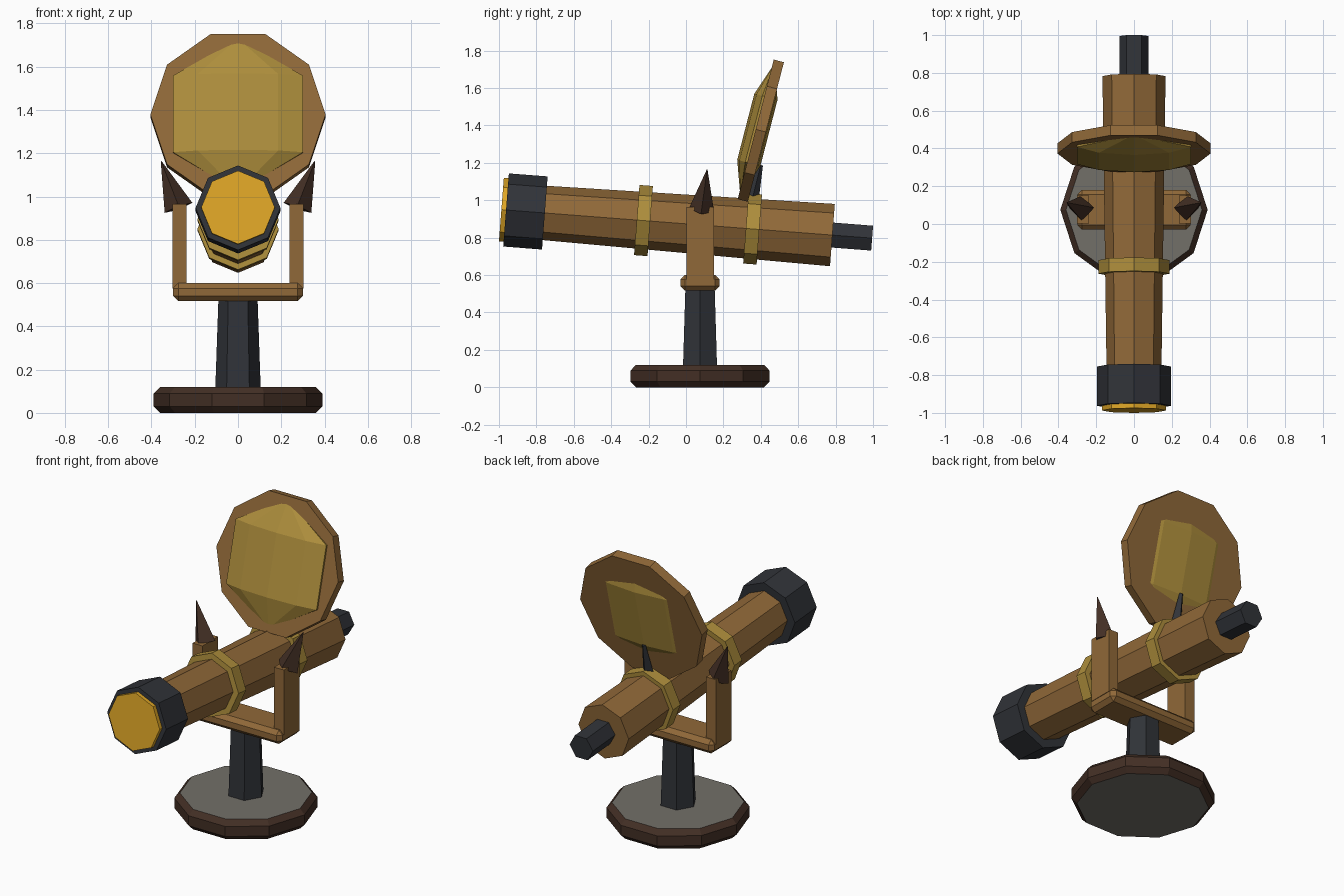
import bpy, bmesh, math
from mathutils import Vector, Matrix

if "Cube" in bpy.data.objects:
    bpy.data.objects.remove(bpy.data.objects["Cube"])


def mat(name, rgb):
    m = bpy.data.materials.new(name)
    m.diffuse_color = (*rgb, 1)
    m.use_nodes = True
    m.node_tree.nodes["Principled BSDF"].inputs["Base Color"].default_value = m.diffuse_color
    return m


WOOD = mat("wood", (0.28, 0.14, 0.04))
DARK_WOOD = mat("dark wood", (0.055, 0.028, 0.018))
IRON = mat("iron", (0.03, 0.033, 0.04))
BRASS = mat("brass", (0.42, 0.27, 0.045))
LENS = mat("lens", (0.75, 0.39, 0.02))
STONE = mat("stone", (0.17, 0.16, 0.14))


def finish(name, bm, *mats):
    bmesh.ops.recalc_face_normals(bm, faces=bm.faces)
    me = bpy.data.meshes.new(name)
    bm.to_mesh(me)
    bm.free()
    for m in mats:
        me.materials.append(m)
    ob = bpy.data.objects.new(name, me)
    bpy.context.collection.objects.link(ob)
    return ob


def lathe(name, origin, axis, profile, n, *mats):
    """Closed n-sided solid; profile is (distance along axis, radius), one corner towards x.
    A second material goes on the end caps."""
    axis = Vector(axis).normalized()
    u = Vector((1, 0, 0))
    u = (u - axis * u.dot(axis)).normalized()
    v = axis.cross(u)
    bm = bmesh.new()
    rings = []
    for d, r in profile:
        c = Vector(origin) + axis * d
        rings.append([bm.verts.new(c + r * (u * math.cos(a) + v * math.sin(a)))
                      for a in (2 * math.pi * i / n for i in range(n))])
    for a, b in zip(rings, rings[1:]):
        for i in range(n):
            j = (i + 1) % n
            bm.faces.new((a[i], a[j], b[j], b[i]))
    for ring in (rings[0], rings[-1]):
        bm.faces.new(ring).material_index = len(mats) - 1
    return finish(name, bm, *mats)


def box(name, lo, hi, m, bevel=0):
    lo, hi = Vector(lo), Vector(hi)
    bm = bmesh.new()
    bmesh.ops.create_cube(bm, size=1, matrix=Matrix.Translation((lo + hi) / 2)
                          @ Matrix.Diagonal((*(hi - lo), 1)))
    if bevel:
        bmesh.ops.bevel(bm, geom=bm.edges[:], offset=bevel, segments=1, affect='EDGES')
    return finish(name, bm, m)


# Stand: chamfered base, tapered post, yoke bar
CY = 0.075
lathe("base", (0, CY, 0), (0, 0, 1),
      [(0, 0.36), (0.03, 0.39), (0.09, 0.39), (0.12, 0.36)], 10, DARK_WOOD, STONE)
lathe("post", (0, CY, 0.11), (0, 0, 1), [(0, 0.105), (0.43, 0.09)], 6, IRON)
box("yoke_bar", (-0.30, CY - 0.105, 0.517), (0.30, CY + 0.105, 0.60), WOOD, 0.024)

# Yoke arms with outward-leaning spikes
for s, side in ((-1, "left"), (1, "right")):
    x0, x1 = sorted((s * 0.238, s * 0.303))
    box(f"yoke_arm_{side}", (x0, 0.002, 0.575), (x1, 0.15, 0.965), WOOD)
    lathe(f"spike_{side}", (s * 0.275, 0.083, 0.948), (s * 0.08, 0.03, 0.215),
          [(0, 0.068), (0.232, 0.002)], 4, DARK_WOOD)

# Telescope: everything sits on one tilted axis, distances measured from y = 0
TILT = math.radians(4.4)
AXIS = (0, math.cos(TILT), -math.sin(TILT))
ORIGIN = (0, 0, 0.874)


def on_axis(name, d0, d1, r0, r1, n, m):
    lathe(name, ORIGIN, AXIS, [(d0, r0), (d1, r1)], n, m)


on_axis("tube", -0.80, 0.785, 0.145, 0.167, 8, WOOD)
on_axis("front_collar", -0.965, -0.757, 0.196, 0.196, 8, IRON)
on_axis("lens", -0.99, -0.94, 0.170, 0.170, 8, LENS)
on_axis("eyepiece", 0.75, 0.998, 0.077, 0.077, 6, IRON)
for name, d in (("front", -0.228), ("rear", 0.357)):
    on_axis(f"{name}_band", d - 0.036, d + 0.036, 0.188, 0.188, 8, BRASS)

# Dish: leaning ten-sided plate, flattened dome through it, small strut behind
LEAN = math.radians(14.5)
normal = Vector((0, -math.cos(LEAN), math.sin(LEAN)))
centre = Vector((0, 0.40, 1.372))
lathe("dish_plate", centre, normal, [(-0.028, 0.405), (0.028, 0.405)], 10, WOOD)

bm = bmesh.new()
bmesh.ops.create_uvsphere(
    bm, u_segments=10, v_segments=3, radius=1,
    matrix=Matrix.Translation(centre + normal * 0.019)
    @ Matrix.Rotation(-LEAN, 4, 'X') @ Matrix.Diagonal((0.365, 0.074, 0.365, 1)))
finish("dish_dome", bm, BRASS)

lathe("dish_strut", (0, 0.345, 0.97), (0, 0.055, 0.22), [(0, 0.04), (0.225, 0.012)], 4, IRON)
